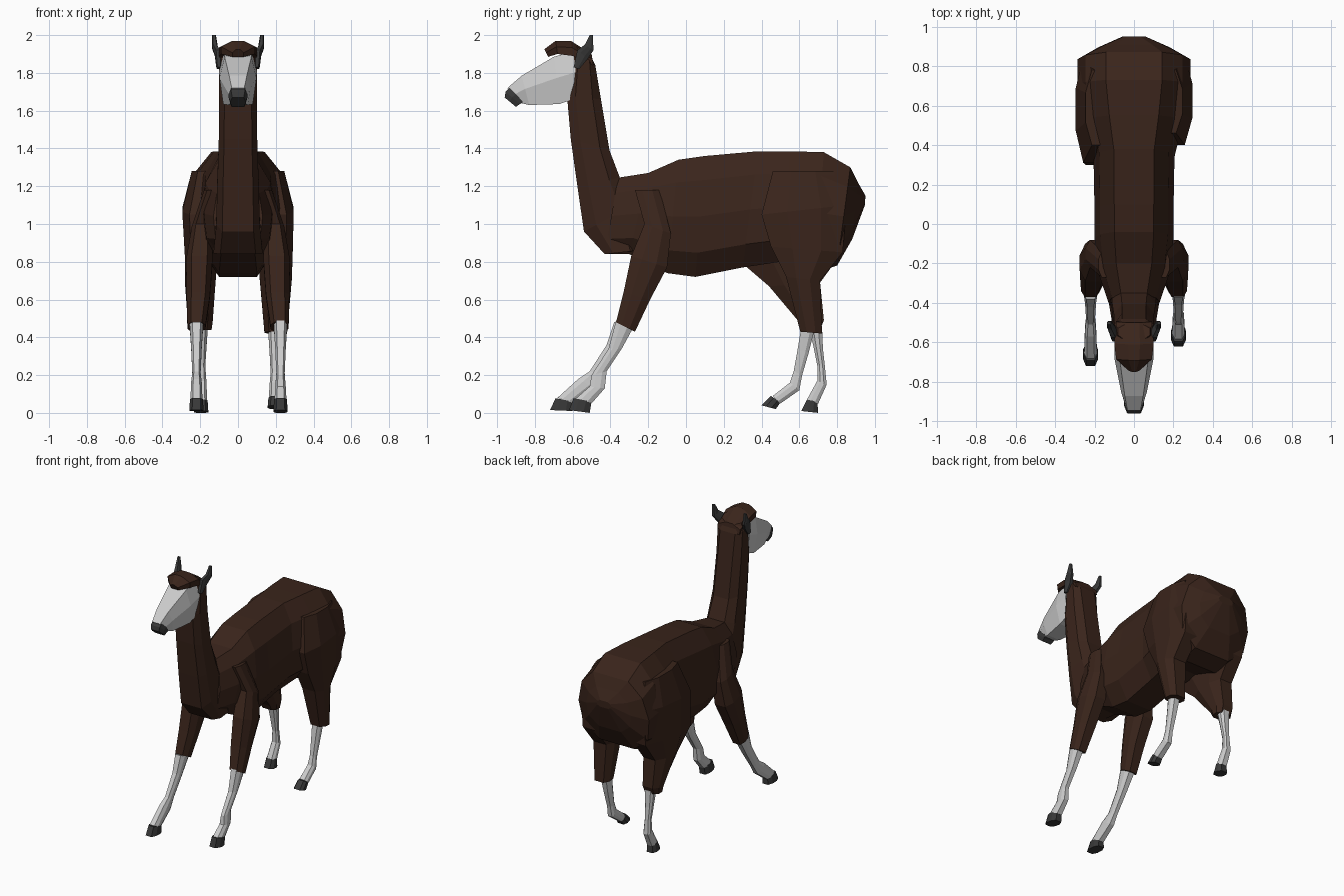
import bpy, bmesh

def material(name, rgb):
    m = bpy.data.materials.new(name)
    m.diffuse_color = (*rgb, 1)
    return m

BROWN = material("brown_wool", (0.042, 0.018, 0.011))
LIGHT = material("light_grey", (0.55, 0.55, 0.55))
DARK = material("dark_grey", (0.04, 0.04, 0.04))

# Half cross-sections: (fraction of half width, fraction from edge A to edge B)
BARREL = [(0.5, 0), (0.86, 0.2), (1, 0.5), (0.92, 0.8), (0.5, 1)]
LIMB = [(0.6, 0), (1, 0.3), (1, 0.7), (0.6, 1)]
COLUMN = [(0.72, 0), (1, 0.25), (1, 0.75), (0.6, 1)]
FACE = [(0.72, 0), (1, 0.45), (0.8, 1)]
CAP = [(0.3, 0), (1, 0.45), (1, 1)]

def loft(name, rings, half, mat, x=0.0):
    """Rings are (yA, zA, yB, zB, half width[, x centre]) on the side outline."""
    profile = half + [(-w, t) for w, t in reversed(half)]
    bm = bmesh.new()
    loops = []
    for ya, za, yb, zb, hw, *cx in rings:
        c = cx[0] if cx else x
        loops.append([bm.verts.new((c + w * hw, ya + (yb - ya) * t, za + (zb - za) * t))
                      for w, t in profile])
    n = len(profile)
    for a, b in zip(loops, loops[1:]):
        for i in range(n):
            j = (i + 1) % n
            bm.faces.new((a[i], a[j], b[j], b[i]))
    bm.faces.new(loops[0])
    bm.faces.new(loops[-1])
    bmesh.ops.recalc_face_normals(bm, faces=bm.faces)
    me = bpy.data.meshes.new(name)
    bm.to_mesh(me)
    bm.free()
    me.materials.append(mat)
    ob = bpy.data.objects.new(name, me)
    bpy.context.collection.objects.link(ob)
    return ob

# Body: top outline point, bottom outline point, half width
loft("body", [
    (-0.36, 1.245, -0.43, 0.84, 0.13), (-0.20, 1.27, -0.30, 0.84, 0.18),
    (-0.04, 1.34, -0.10, 0.74, 0.20), (0.10, 1.36, 0.05, 0.72, 0.20),
    (0.38, 1.385, 0.30, 0.77, 0.205), (0.55, 1.385, 0.50, 0.80, 0.25),
    (0.73, 1.38, 0.68, 0.74, 0.285), (0.87, 1.30, 0.80, 0.78, 0.285),
    (0.91, 1.22, 0.88, 0.92, 0.18), (0.95, 1.15, 0.947, 1.10, 0.06)], BARREL, BROWN)

# Neck and back of the head
loft("neck", [
    (-0.43, 0.84, -0.25, 0.86, 0.13), (-0.54, 0.96, -0.28, 1.10, 0.115),
    (-0.575, 1.20, -0.35, 1.245, 0.11), (-0.61, 1.45, -0.405, 1.39, 0.102),
    (-0.63, 1.68, -0.45, 1.66, 0.10), (-0.60, 1.90, -0.48, 1.84, 0.10),
    (-0.58, 1.94, -0.51, 1.90, 0.08)], COLUMN, BROWN)

# Head
loft("face", [
    (-0.575, 1.92, -0.60, 1.66, 0.10), (-0.70, 1.885, -0.67, 1.635, 0.098),
    (-0.87, 1.785, -0.83, 1.63, 0.065), (-0.945, 1.72, -0.87, 1.64, 0.046)], FACE, LIGHT)
loft("nose", [(-0.935, 1.722, -0.86, 1.645, 0.05), (-0.955, 1.70, -0.88, 1.635, 0.05),
              (-0.96, 1.67, -0.90, 1.62, 0.042)], FACE, DARK)
loft("forelock", [
    (-0.75, 1.925, -0.73, 1.885, 0.03), (-0.69, 1.97, -0.68, 1.90, 0.09),
    (-0.61, 1.97, -0.60, 1.89, 0.10), (-0.50, 1.90, -0.49, 1.84, 0.09)], CAP, BROWN)
for side, s in (("right", 1), ("left", -1)):
    loft(side + "_ear", [
        (-0.595, 1.83, -0.565, 1.82, 0.014, 0.10 * s),
        (-0.575, 1.92, -0.52, 1.875, 0.018, 0.105 * s),
        (-0.535, 1.95, -0.49, 1.92, 0.015, 0.122 * s),
        (-0.51, 2.0, -0.493, 2.0, 0.010, 0.127 * s)], LIMB, DARK)

    # Woolly upper front leg
    loft(side + "_front_upper_leg", [
        (-0.27, 1.18, -0.14, 1.18, 0.04, 0.14 * s), (-0.22, 1.00, -0.08, 0.95, 0.055, 0.19 * s),
        (-0.29, 0.83, -0.10, 0.77, 0.07, 0.205 * s), (-0.33, 0.64, -0.19, 0.60, 0.062, 0.21 * s),
        (-0.37, 0.48, -0.27, 0.43, 0.048, 0.22 * s)], LIMB, BROWN)

# Thighs: left one swings further forward
loft("right_thigh", [
    (0.46, 1.28, 0.78, 1.28, 0.08, 0.165), (0.40, 1.05, 0.85, 1.10, 0.095, 0.2),
    (0.45, 0.88, 0.83, 0.85, 0.09, 0.2), (0.53, 0.72, 0.71, 0.70, 0.085, 0.2),
    (0.605, 0.43, 0.72, 0.42, 0.06, 0.2)], LIMB, BROWN)
loft("left_thigh", [
    (0.40, 1.28, 0.78, 1.28, 0.08, -0.165), (0.31, 1.05, 0.85, 1.10, 0.095, -0.2),
    (0.30, 0.79, 0.82, 0.84, 0.085, -0.195), (0.44, 0.67, 0.71, 0.69, 0.08, -0.2),
    (0.60, 0.48, 0.73, 0.49, 0.066, -0.2), (0.62, 0.44, 0.71, 0.44, 0.06, -0.2)], LIMB, BROWN)

# Lower legs and hooves: side outline of front and back edges, walking pose
W = (0.036, 0.028, 0.022, 0.028, 0.032)
POSES = {
    "right_front": (0.225, [(-0.37, 0.49, -0.28, 0.45), (-0.41, 0.34, -0.34, 0.34),
                            (-0.50, 0.20, -0.42, 0.22), (-0.51, 0.14, -0.43, 0.13),
                            (-0.59, 0.07, -0.50, 0.05)],
                    [(-0.595, 0.078, -0.50, 0.06), (-0.62, 0.015, -0.51, 0.0)]),
    "left_front": (-0.22, [(-0.38, 0.48, -0.28, 0.45), (-0.42, 0.36, -0.355, 0.33),
                           (-0.51, 0.22, -0.445, 0.20), (-0.57, 0.18, -0.49, 0.13),
                           (-0.68, 0.08, -0.60, 0.05)],
                   [(-0.69, 0.078, -0.60, 0.06), (-0.72, 0.015, -0.60, 0.01)]),
    "right_hind": (0.195, [(0.61, 0.45, 0.68, 0.44), (0.59, 0.33, 0.65, 0.32),
                           (0.57, 0.22, 0.615, 0.20), (0.55, 0.16, 0.60, 0.12),
                           (0.46, 0.09, 0.50, 0.05)],
                   [(0.45, 0.09, 0.50, 0.055), (0.40, 0.04, 0.475, 0.02)]),
    "left_hind": (-0.195, [(0.65, 0.46, 0.72, 0.46), (0.675, 0.35, 0.725, 0.34),
                           (0.695, 0.25, 0.735, 0.25), (0.695, 0.17, 0.745, 0.15),
                           (0.64, 0.07, 0.70, 0.05)],
                  [(0.64, 0.07, 0.695, 0.06), (0.61, 0.01, 0.70, 0.0)]),
}
for name, (x, shin, hoof) in POSES.items():
    loft(name + "_lower_leg", [(*r, w) for r, w in zip(shin, W)], LIMB, LIGHT, x)
    loft(name + "_hoof", [(*r, w) for r, w in zip(hoof, (0.034, 0.038))], LIMB, DARK, x)
